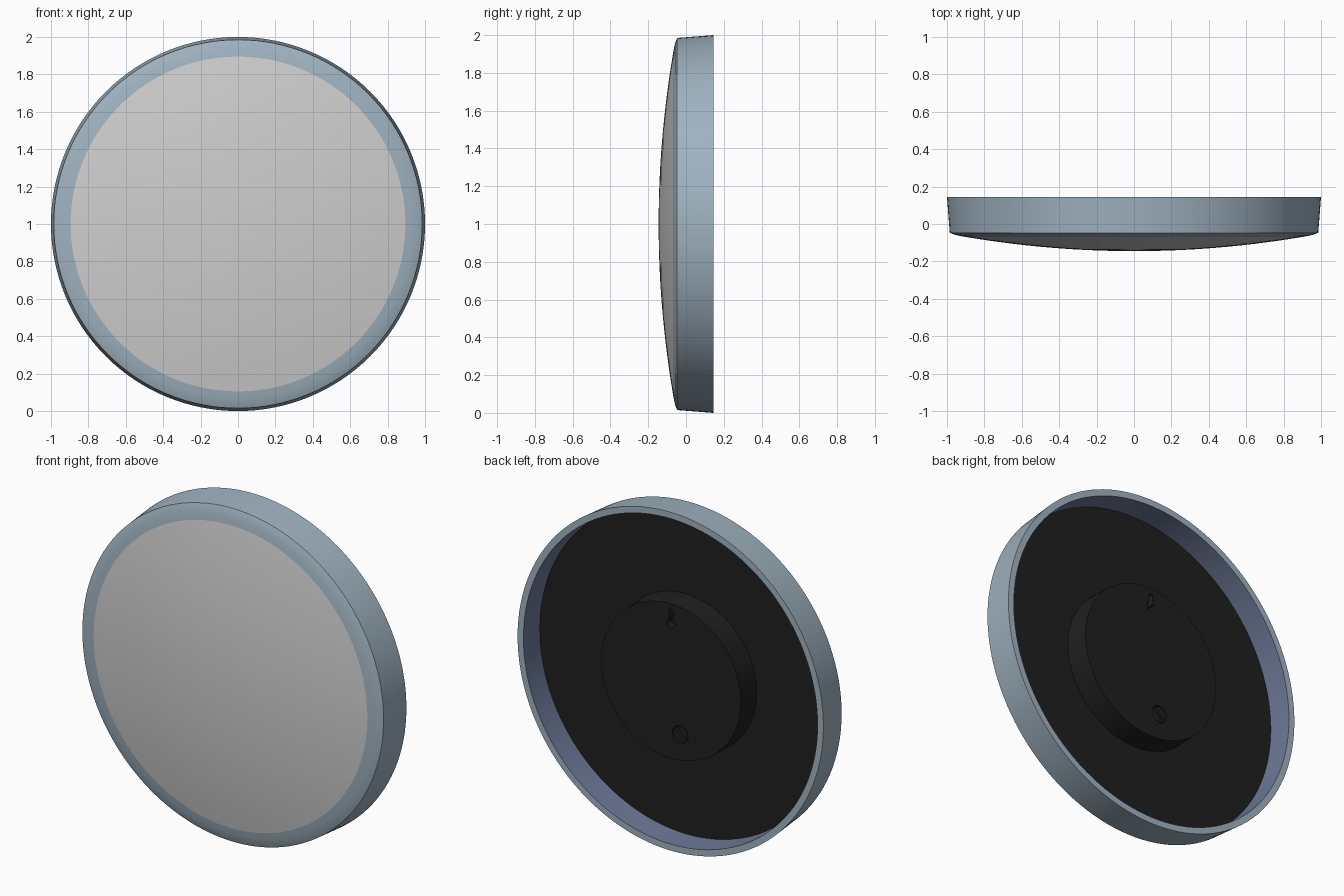
import bpy, bmesh, math
from mathutils import Vector

if "Cube" in bpy.data.objects:
    bpy.data.objects.remove(bpy.data.objects["Cube"])

SEG = 128


def mat(name, r, g, b):
    m = bpy.data.materials.new(name)
    m.diffuse_color = (r, g, b, 1)
    m.use_nodes = True
    m.node_tree.nodes["Principled BSDF"].inputs["Base Color"].default_value = m.diffuse_color
    return m


BLUE = mat("blue_grey", 0.35, 0.45, 0.53)
WHITE = mat("light_grey", 0.62, 0.62, 0.62)
INNER = mat("slate_blue", 0.15, 0.19, 0.31)
BLACK = mat("black", 0.014, 0.014, 0.014)


def finish(bm, name, mats):
    bmesh.ops.recalc_face_normals(bm, faces=bm.faces)
    me = bpy.data.meshes.new(name)
    bm.to_mesh(me)
    bm.free()
    ob = bpy.data.objects.new(name, me)
    bpy.context.collection.objects.link(ob)
    for m in mats:
        me.materials.append(m)
    return ob


def smooth(ob):
    bpy.ops.object.select_all(action='DESELECT')
    ob.select_set(True)
    bpy.context.view_layer.objects.active = ob
    bpy.ops.object.shade_smooth_by_angle(angle=math.radians(25))


def lathe(name, profile, mats, closed=False, inner=()):
    """Turn (radius, y) points around the y axis through z = 1."""
    bm = bmesh.new()
    rings = []
    for r, y in profile:
        if r < 1e-6:
            rings.append([bm.verts.new((0, y, 1))] * SEG)
        else:
            rings.append([bm.verts.new((r * math.cos(2 * math.pi * i / SEG), y,
                                        1 + r * math.sin(2 * math.pi * i / SEG)))
                          for i in range(SEG)])
    n = len(rings)
    for k in range(n if closed else n - 1):
        a, b = rings[k], rings[(k + 1) % n]
        for i in range(SEG):
            j = (i + 1) % SEG
            vs = list(dict.fromkeys((a[i], a[j], b[j], b[i])))
            f = bm.faces.new(vs)
            f.material_index = 1 if k in inner else 0
    return finish(bm, name, mats)


def prism(name, pts, y0, y1, m):
    """Extrude an x, z outline from y0 to y1."""
    bm = bmesh.new()
    f = bm.faces.new([bm.verts.new((x, y0, z)) for x, z in pts])
    g = bmesh.ops.extrude_face_region(bm, geom=[f])
    vs = [v for v in g['geom'] if isinstance(v, bmesh.types.BMVert)]
    bmesh.ops.translate(bm, verts=vs, vec=Vector((0, y1 - y0, 0)))
    return finish(bm, name, [m])


def circle(cx, cz, r, n=32):
    return [(cx + r * math.cos(2 * math.pi * i / n), cz + r * math.sin(2 * math.pi * i / n))
            for i in range(n)]


# Housing ring with tapered wall and coloured inner wall
housing = lathe("housing_ring",
                [(0.895, -0.070), (0.93, -0.064), (0.96, -0.057), (0.985, -0.047),
                 (1.0, 0.145), (0.962, 0.145), (0.957, -0.02), (0.895, -0.045)],
                [BLUE, INNER], closed=True, inner=(5, 6))
smooth(housing)

# Domed front cover
R = 0.895
dome = [(0, -0.145)] + [(R * k / 14, -0.145 + 0.075 * (k / 14) ** 2) for k in range(1, 15)]
cover = lathe("front_cover", dome + [(R, -0.045), (0, -0.045)], [WHITE])
smooth(cover)

# Back plate with raised mounting boss
back = lathe("back_plate", [(0, -0.03), (0.957, -0.03), (0.957, 0.0), (0.462, 0.0),
                            (0.457, 0.14), (0, 0.14)], [BLACK])

# Recesses in the boss: keyhole hanger and round screw hole
SX, SZ = -0.06, 0.70
keyhole = [(0.012, 1.42), (-0.012, 1.42), (-0.014, 1.36)]
keyhole += [(0.027 * math.cos(a), 1.345 + 0.027 * math.sin(a))
            for a in [math.radians(150 + 24 * k) for k in range(11)]]
keyhole += [(0.014, 1.36)]
for label, outline, depth in (("keyhole_cutter", keyhole, 0.04),
                              ("screw_hole_cutter", circle(SX, SZ, 0.052), 0.02)):
    cutter = prism(label, outline, 0.14 - depth, 0.2, BLACK)
    mod = back.modifiers.new(label, 'BOOLEAN')
    mod.operation = 'DIFFERENCE'
    mod.solver = 'EXACT'
    mod.object = cutter
    bpy.ops.object.select_all(action='DESELECT')
    back.select_set(True)
    bpy.context.view_layer.objects.active = back
    bpy.ops.object.modifier_apply(modifier=label)
    bpy.data.objects.remove(cutter)
smooth(back)

# Screw head: two half discs leaving a diagonal slot
for side, start in (("upper", 45), ("lower", 225)):
    arc = [math.radians(start + 12 + 156 * k / 14) for k in range(15)]
    half = prism("screw_head_" + side,
                 [(SX + 0.046 * math.cos(a), SZ + 0.046 * math.sin(a)) for a in arc],
                 0.115, 0.136, BLACK)
    smooth(half)
